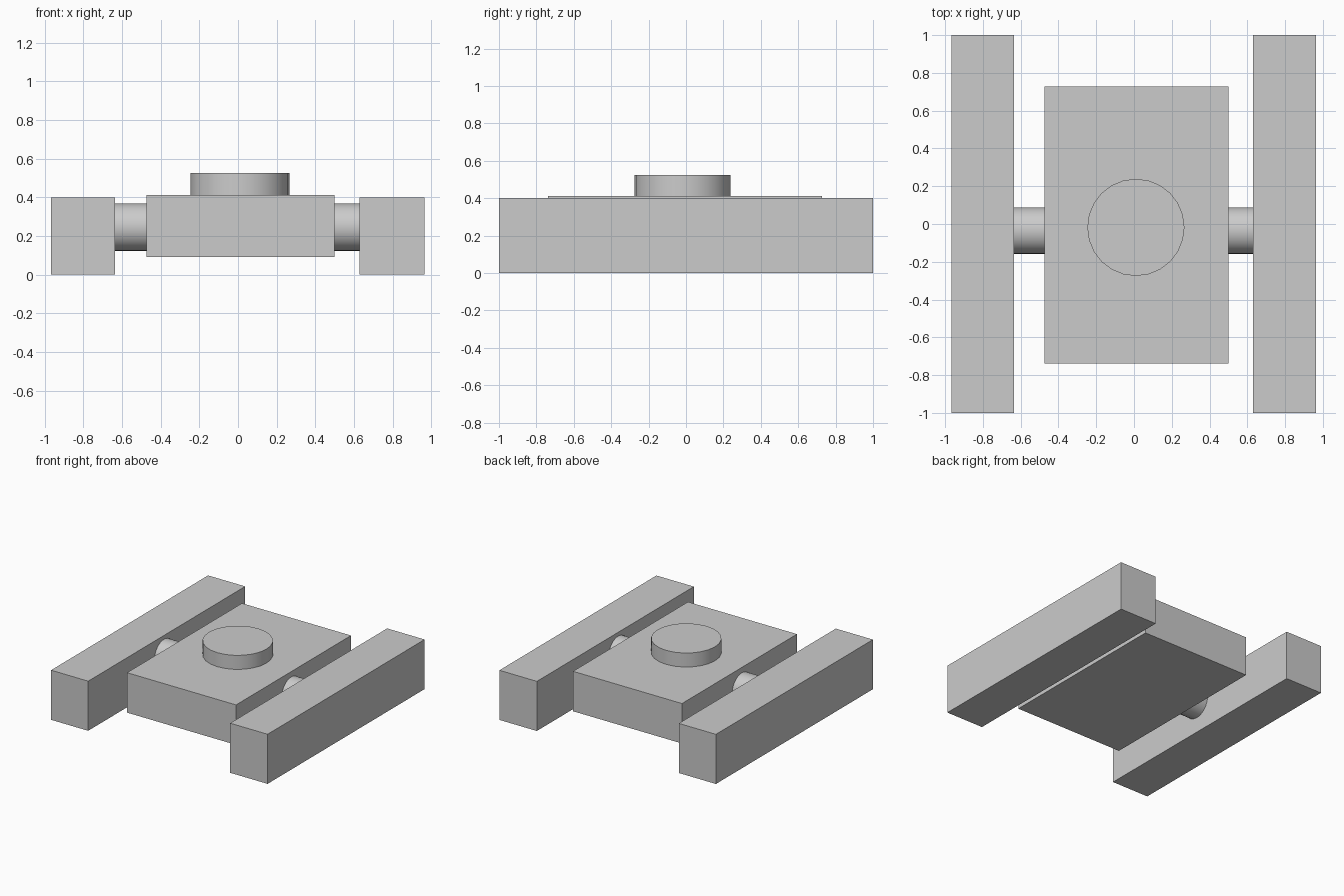
import bpy
import math

if "Cube" in bpy.data.objects:
    bpy.data.objects.remove(bpy.data.objects["Cube"])


def box(name, x, y, z):
    """Box from (min, max) pairs."""
    lo, hi = zip(x, y, z)
    bpy.ops.mesh.primitive_cube_add(size=1, location=[(a + b) / 2 for a, b in zip(lo, hi)])
    ob = bpy.context.object
    ob.name = name
    ob.scale = [b - a for a, b in zip(lo, hi)]
    bpy.ops.object.transform_apply(location=False, rotation=False, scale=True)
    return ob


def cylinder(name, radius, depth, location, sides, rotation=(0, 0, 0)):
    bpy.ops.mesh.primitive_cylinder_add(vertices=sides, radius=radius, depth=depth,
                                        location=location, rotation=rotation)
    ob = bpy.context.object
    ob.name = name
    bpy.ops.object.shade_smooth_by_angle(angle=math.radians(35))
    return ob


# Long side rails standing on the ground
for side, x in (("left", (-0.967, -0.636)), ("right", (0.63, 0.964))):
    box(side + "_rail", x, (-1, 1), (0, 0.4))

# Central body raised off the ground
box("body", (-0.473, 0.499), (-0.738, 0.727), (0.09, 0.412))

# Round disc on top of the body
cylinder("top_disc", 0.257, 0.175, (0.01, -0.018, 0.4375), 24)

# Axle joining both rails through the body
cylinder("axle", 0.123, 1.36, (0, -0.035, 0.246), 32, (0, math.pi / 2, 0))
